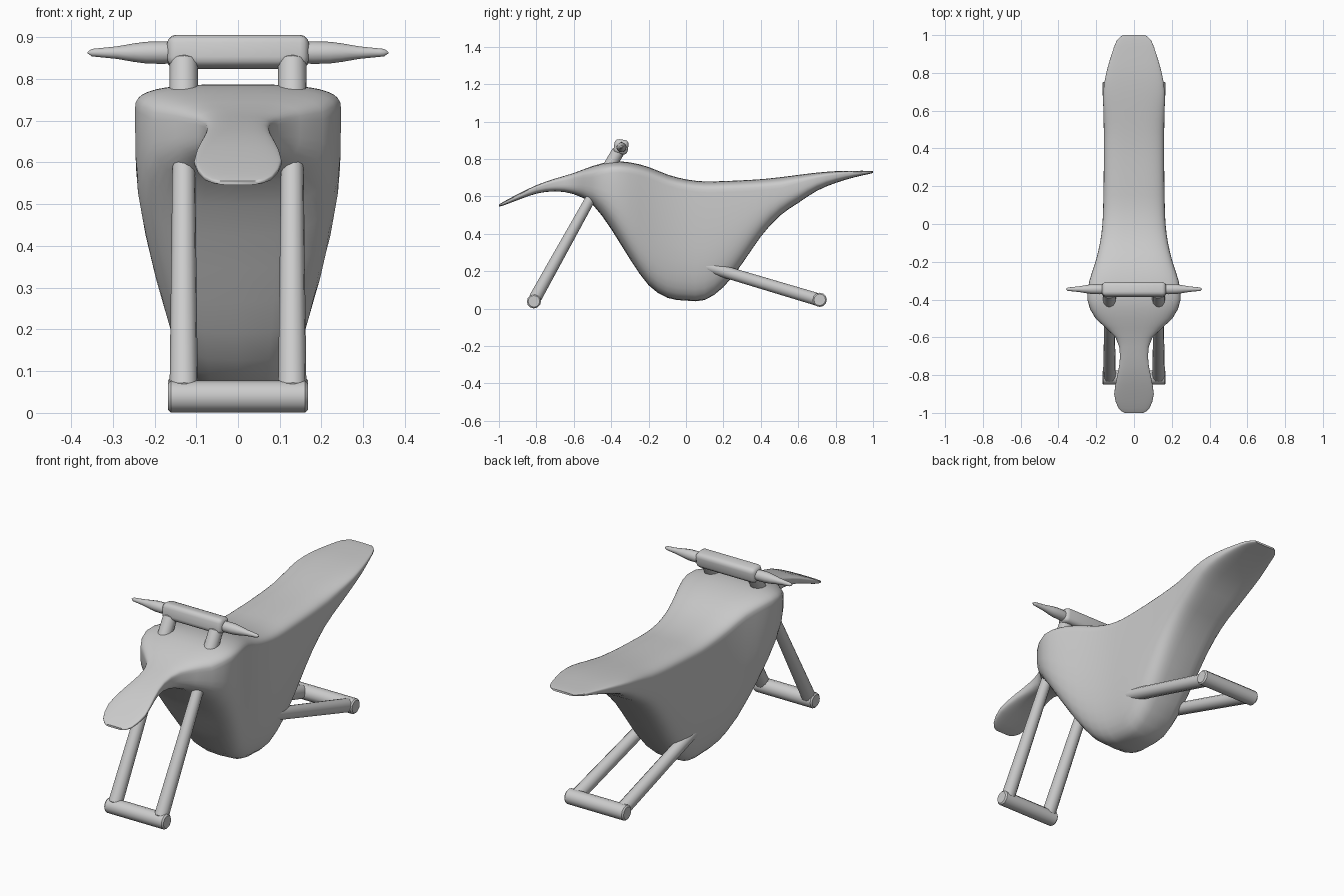
import bpy, bmesh, math
from mathutils import Vector

cube = bpy.data.objects.get("Cube")
if cube:
    bpy.data.objects.remove(cube, do_unlink=True)

grey = bpy.data.materials.new("plain grey")
grey.use_nodes = True
COLOUR = (0.6, 0.6, 0.6, 1)
grey.diffuse_color = COLOUR
grey.node_tree.nodes["Principled BSDF"].inputs["Base Color"].default_value = COLOUR


def finish(name, bm, angle=40):
    bmesh.ops.recalc_face_normals(bm, faces=bm.faces)
    mesh = bpy.data.meshes.new(name)
    bm.to_mesh(mesh)
    bm.free()
    mesh.materials.append(grey)
    ob = bpy.data.objects.new(name, mesh)
    bpy.context.collection.objects.link(ob)
    bpy.ops.object.select_all(action='DESELECT')
    ob.select_set(True)
    bpy.context.view_layer.objects.active = ob
    bpy.ops.object.shade_smooth_by_angle(angle=math.radians(angle))
    return ob


def loft(name, rings, angle=40):
    """Skin a list of closed rings and cap both ends."""
    bm = bmesh.new()
    loops = [[bm.verts.new(p) for p in ring] for ring in rings]
    n = len(loops[0])
    for a, b in zip(loops, loops[1:]):
        for i in range(n):
            j = (i + 1) % n
            bm.faces.new((a[i], a[j], b[j], b[i]))
    bm.faces.new(loops[0])
    bm.faces.new(loops[-1])
    return finish(name, bm, angle)


def rod(name, start, end, profile, sides=12):
    """Round bar; profile holds (distance from start, radius) pairs."""
    start, end = Vector(start), Vector(end)
    axis = (end - start).normalized()
    u = axis.orthogonal().normalized()
    v = axis.cross(u)
    steps = [2 * math.pi * (i + 0.5) / sides for i in range(sides)]
    return loft(name, [[start + axis * d + r * (math.cos(t) * u + math.sin(t) * v)
                        for t in steps] for d, r in profile])


def tube(name, start, end, r0, r1, bevel=0.007):
    length = (Vector(end) - Vector(start)).length
    return rod(name, start, end, [(0, r0 - bevel), (bevel, r0),
                                  (length - bevel, r1), (length, r1 - bevel)])


# Body: y, top height, bottom height, half width
STATIONS = [
    (-1.0, .556, .546, .05), (-.975, .572, .552, .082), (-.9, .612, .58, .105),
    (-.8, .66, .615, .088), (-.7, .695, .627, .074), (-.6, .725, .612, .098),
    (-.5, .762, .557, .204), (-.4, .786, .425, .247), (-.3, .782, .265, .236),
    (-.2, .757, .125, .204), (-.1, .717, .058, .18), (0, .691, .043, .167),
    (.1, .68, .046, .163), (.2, .682, .115, .161), (.3, .686, .24, .16),
    (.4, .692, .385, .16), (.5, .702, .495, .16), (.6, .715, .565, .162),
    (.7, .727, .63, .163), (.8, .735, .672, .147), (.9, .737, .702, .118),
    (.97, .737, .718, .092), (1.0, .735, .725, .06),
]


def spline(a, b, c, d, t):
    """Smooth curve from b to c."""
    return [q + t / 2 * (r - p + t * (2 * p - 5 * q + 4 * r - s + t * (3 * (q - r) + s - p)))
            for p, q, r, s in zip(a, b, c, d)]


def power(value, exponent):
    return math.copysign(abs(value) ** exponent, value)


def section(y, top, bottom, half, count=40):
    """Flat-topped oval with a tight upper rim and a deep, full underside."""
    rim = min(.3 * (top - bottom), .06)
    ring = []
    for i in range(count):
        t = 2 * math.pi * i / count
        upper = math.sin(t) > 0
        height = rim if upper else top - bottom - rim
        curve = .65 if upper else .55
        ring.append((half * power(math.cos(t), curve), y,
                     top - rim + height * power(math.sin(t), curve)))
    return ring


rings = []
last = len(STATIONS) - 1
for k in range(last):
    pts = [STATIONS[min(max(k + o, 0), last)] for o in (-1, 0, 1, 2)]
    for t in (0, .5):
        rings.append(section(*spline(*pts, t)))
rings.append(section(*STATIONS[last]))
loft("body", rings, 50)

# Legs and handlebar posts, mirrored left and right
for side, s in (("left", 1), ("right", -1)):
    x = .13 * s
    tube("front_leg_" + side, (x, -.49, .625), (x, -.81, .05), .027, .034)
    tube("back_leg_" + side, (.118 * s, .08, .235), (x, .71, .047), .031, .034)
    tube("handlebar_post_" + side, (x, -.42, .74), (x, -.36, .845), .035, .034)
    rod("grip_" + side, (.15 * s, -.345, .863), (.36 * s, -.345, .863),
        [(0, .025), (.03, .027), (.07, .026), (.1, .022), (.14, .015),
         (.19, .01), (.2, .009), (.21, .002)])

# Foot bars
for name, y, z in (("front_foot_bar", -.813, .039), ("back_foot_bar", .715, .047)):
    tube(name, (-.168, y, z), (.168, y, z), .038, .038)

# Handlebar clamp: a rounded block, slightly tilted
bm = bmesh.new()
bmesh.ops.create_cube(bm, size=1)
bmesh.ops.scale(bm, vec=(.34, .076, .078), verts=bm.verts)
bmesh.ops.bevel(bm, geom=bm.edges[:], offset=.022, segments=3, affect='EDGES', profile=.5)
clamp = finish("handlebar_clamp", bm, 35)
clamp.location = (0, -.347, .865)
clamp.rotation_euler.x = math.radians(-8)
